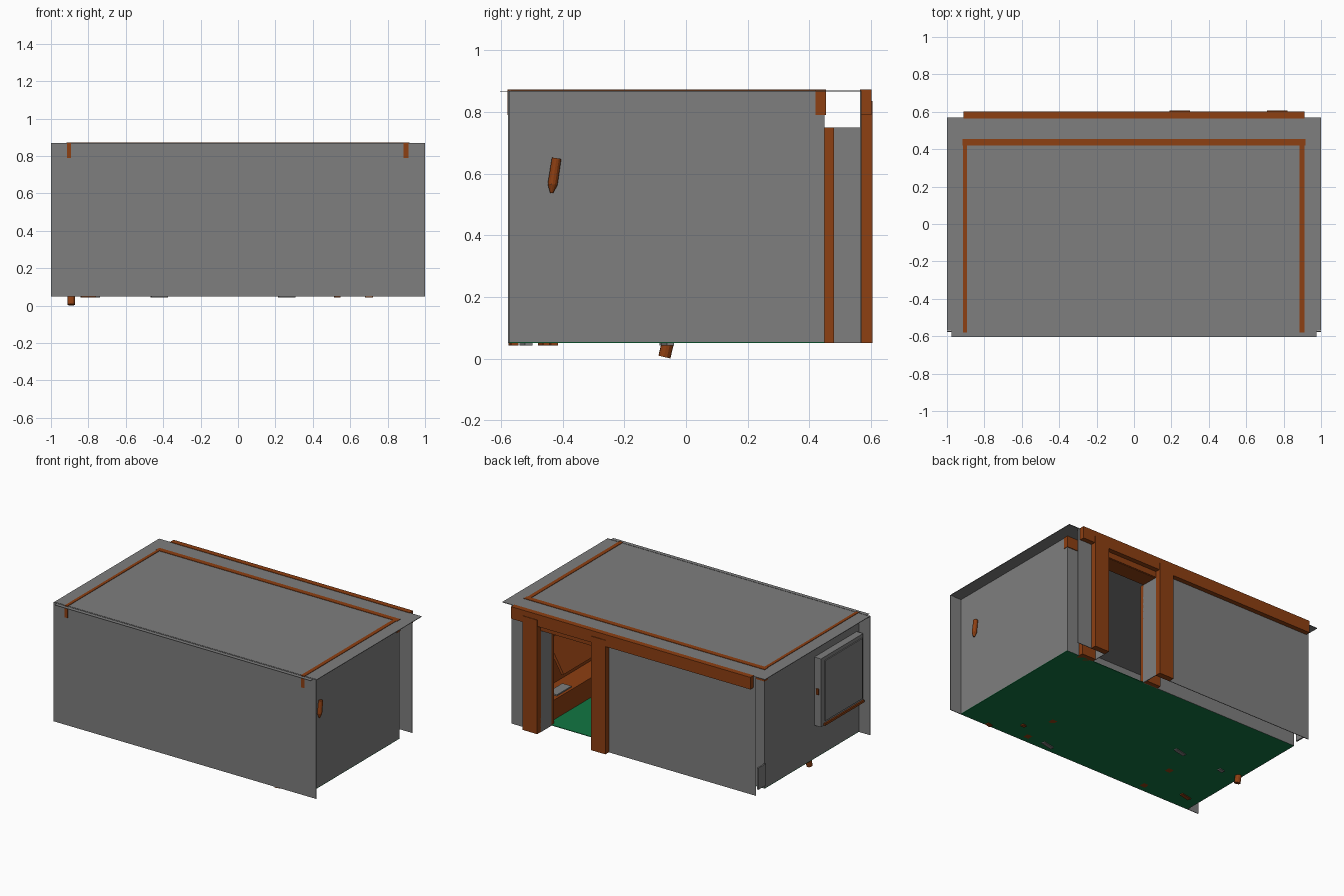
import bpy
import bmesh
import math
from mathutils import Matrix, Vector

cube = bpy.data.objects.get("Cube")
if cube:
    bpy.data.objects.remove(cube, do_unlink=True)


def material(name, rgb):
    mat = bpy.data.materials.new(name)
    mat.use_nodes = True
    mat.diffuse_color = (*rgb, 1)
    mat.node_tree.nodes["Principled BSDF"].inputs["Base Color"].default_value = (*rgb, 1)
    return mat


GREY = material("plaster grey", (0.21, 0.21, 0.21))
WOOD = material("red brown wood", (0.27, 0.05, 0.006))
GREEN = material("floor green", (0.006, 0.18, 0.055))


def finish(name, bm, mat):
    mesh = bpy.data.meshes.new(name)
    bm.to_mesh(mesh)
    bm.free()
    mesh.materials.append(mat)
    obj = bpy.data.objects.new(name, mesh)
    bpy.context.collection.objects.link(obj)
    return obj


def box(name, x, y, z, mat, tilt=None):
    """Box from three (low, high) ranges, optionally tilted by (angle, axis)."""
    bm = bmesh.new()
    size = [r[1] - r[0] for r in (x, y, z)]
    bmesh.ops.create_cube(bm, size=1, matrix=Matrix.Diagonal((*size, 1)))
    obj = finish(name, bm, mat)
    obj.location = [(r[0] + r[1]) / 2 for r in (x, y, z)]
    if tilt:
        obj.rotation_euler = Matrix.Rotation(math.radians(tilt[0]), 3, tilt[1]).to_euler()
    return obj


def rod(name, start, end, radius, tip, mat):
    """Rod between two points, tapering to the tip radius."""
    a, b = Vector(start), Vector(end)
    bm = bmesh.new()
    bmesh.ops.create_cone(bm, cap_ends=True, segments=12, radius1=radius,
                          radius2=tip, depth=(b - a).length)
    obj = finish(name, bm, mat)
    obj.location = (a + b) / 2
    obj.rotation_euler = (b - a).to_track_quat("Z", "Y").to_euler()
    return obj


T = 0.004
FLOOR, TOP, DOOR_TOP = 0.05, 0.87, 0.75
SIDE = 0.915
INNER, OUTER = 0.45, 0.565
FULL = (FLOOR, TOP)

# Floor, ceiling and front eave
box("floor", (-SIDE, SIDE), (-0.573, INNER), (FLOOR, FLOOR + T), GREEN)
box("ceiling", (-1, 1), (-0.57, 0.57), (TOP - T, TOP), GREY)
box("front_eave", (-0.975, 0.975), (-0.603, -0.57), (TOP - T, TOP - T / 2), GREY)

# Front wall and side walls
box("front_wall", (-1, 1), (-0.577, -0.573), FULL, GREY)
for side, s in (("left", 1), ("right", -1)):
    box(side + "_wall", sorted((s * (SIDE - T), s * SIDE)), (-0.573, INNER), FULL, GREY)

# Double back wall, with the doorway between its two parts
for side, span in (("left", (0.71, 0.93)), ("right", (-0.93, 0.30))):
    box(side + "_outer_back_wall", span, (OUTER, OUTER + T), FULL, GREY)
    inner = (max(span[0], -SIDE), min(span[1], SIDE))
    box(side + "_inner_back_wall", inner, (INNER - T, INNER), FULL, GREY)
box("inner_door_header", (0.30, 0.71), (INNER - T, INNER), (DOOR_TOP, TOP), GREY)
box("outer_door_header", (0.30, 0.71), (OUTER, OUTER + T), (DOOR_TOP, TOP), WOOD)
box("door_soffit", (0.30, 0.71), (INNER, OUTER), (DOOR_TOP - T, DOOR_TOP), WOOD)
for side, x in (("left", 0.71), ("right", 0.30)):
    box(side + "_door_jamb", (x - T / 2, x + T / 2), (INNER, OUTER), (FLOOR, DOOR_TOP), GREY)

# Door posts outside and in, and the long rail over them
for side, span in (("left", (0.71, 0.82)), ("right", (0.19, 0.30))):
    box(side + "_door_post", span, (OUTER, 0.606), (FLOOR, 0.835), WOOD)
    box(side + "_inner_post", span, (0.42, 0.48), (FLOOR, DOOR_TOP), WOOD)
box("back_rail", (-0.912, 0.912), (OUTER, 0.602), (0.79, TOP + 0.003), WOOD)

# Ceiling beams
BEAM = (0.79, TOP + 0.003)
box("left_beam", (0.885, 0.912), (-0.58, 0.455), BEAM, WOOD)
box("right_beam", (-0.914, -0.893), (-0.58, 0.455), BEAM, WOOD)
box("back_beam", (-0.918, 0.918), (0.42, 0.455), BEAM, WOOD)

# Window box on the right wall: frame, pane, sill and latch
box("window_box", (-0.965, -SIDE), (-0.55, -0.09), (0.28, 0.75), GREY)
box("window_pane", (-0.972, -0.965), (-0.535, -0.13), (0.31, 0.725), GREY)
box("window_sill", (-0.975, -SIDE), (-0.55, -0.12), (0.28, 0.295), WOOD)
box("window_latch", (-0.95, -0.935), (-0.09, -0.08), (0.50, 0.54), WOOD)
box("wall_end_plate", (-0.93, -0.92), (0.46, 0.54), (0.08, 0.23), GREY)

# Bench with a panel on it, and boards against the left wall
box("bench", (0.74, 0.905), (-0.55, 0.40), (0.055, 0.19), WOOD)
box("bench_panel", (0.76, 0.83), (0.16, 0.32), (0.19, 0.198), GREY)
box("bench_back", (0.885, 0.905), (-0.55, 0.40), (0.19, 0.40), WOOD)
box("leaning_board", (0.78, 0.80), (-0.35, 0.30), (0.32, 0.56), WOOD, (30, "Y"))
box("table_top", (-0.55, 0.45), (-0.55, -0.25), (0.33, 0.36), WOOD)
for i, x in enumerate((-0.52, 0.42)):
    for j, y in enumerate((-0.52, -0.28)):
        box(f"table_leg_{i}_{j}", (x - 0.02, x + 0.02), (y - 0.02, y + 0.02),
            (FLOOR, 0.33), WOOD)

# Handle poking through the left wall
rod("wall_handle", (0.925, -0.42, 0.65), (0.925, -0.433, 0.565), 0.015, 0.016, WOOD)
rod("wall_handle_tip", (0.925, -0.433, 0.565), (0.925, -0.436, 0.537), 0.016, 0.005, WOOD)

# Leg and bits that poke through the floor
rod("floor_peg", (-0.89, -0.05, 0.09), (-0.892, -0.07, 0.005), 0.02, 0.02, WOOD)
for i, (x, y, w, mat) in enumerate(((0.26, -0.52, 0.045, GREY), (-0.42, -0.06, 0.045, GREY),
                                    (-0.76, -0.07, 0.02, GREY), (0.70, -0.56, 0.02, WOOD),
                                    (0.53, -0.43, 0.015, WOOD), (-0.80, -0.46, 0.04, WOOD))):
    box(f"floor_bit_{i}", (x - w, x + w), (y - 0.012, y + 0.012), (0.043, 0.06), mat, (12, "Z"))
